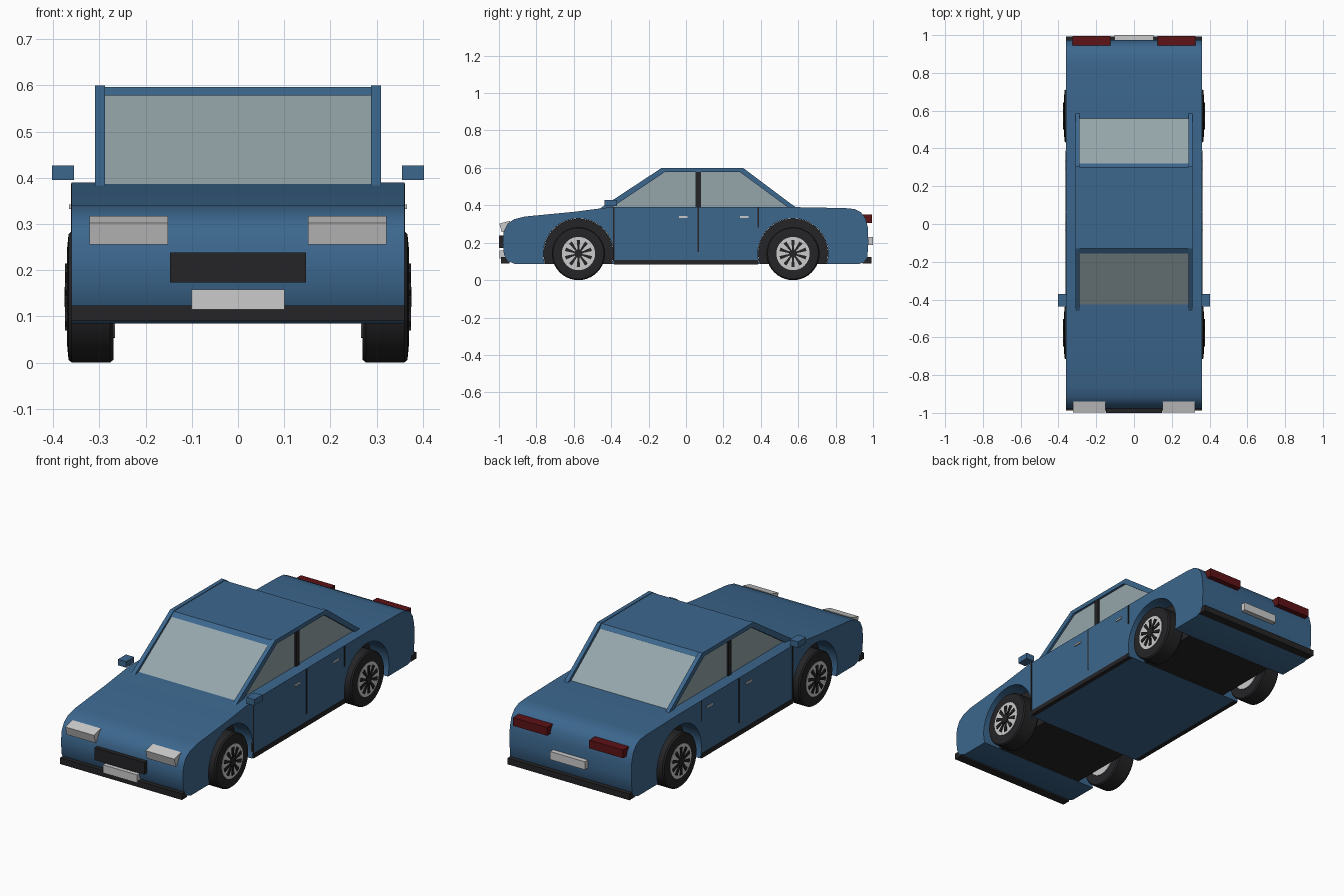
import bpy, bmesh, math
from mathutils import Vector

if "Cube" in bpy.data.objects:
    bpy.data.objects.remove(bpy.data.objects["Cube"])


def material(name, r, g, b):
    m = bpy.data.materials.new(name)
    m.diffuse_color = (r, g, b, 1)
    m.use_nodes = True
    m.node_tree.nodes["Principled BSDF"].inputs["Base Color"].default_value = m.diffuse_color
    return m


BLUE = material("blue_paint", 0.045, 0.135, 0.27)
DARK = material("dark_trim", 0.018, 0.018, 0.02)
GLASS = material("window_glass", 0.30, 0.38, 0.40)
LIGHT = material("light_metal", 0.55, 0.55, 0.55)
RED = material("red_lens", 0.11, 0.006, 0.008)


def finish(bm, name, mat, smooth=False):
    bmesh.ops.recalc_face_normals(bm, faces=bm.faces)
    me = bpy.data.meshes.new(name)
    bm.to_mesh(me)
    bm.free()
    ob = bpy.data.objects.new(name, me)
    bpy.context.collection.objects.link(ob)
    me.materials.append(mat)
    if smooth:
        bpy.ops.object.select_all(action='DESELECT')
        ob.select_set(True)
        bpy.context.view_layer.objects.active = ob
        bpy.ops.object.shade_smooth_by_angle(angle=math.radians(35))
    return ob


def prism(name, pts, x0, x1, mat, smooth=False):
    """Side profile of (y, z) points, extruded across x."""
    bm = bmesh.new()
    f = bm.faces.new([bm.verts.new((x0, y, z)) for y, z in pts])
    r = bmesh.ops.extrude_face_region(bm, geom=[f])
    vs = [v for v in r["geom"] if isinstance(v, bmesh.types.BMVert)]
    bmesh.ops.translate(bm, verts=vs, vec=(x1 - x0, 0, 0))
    return finish(bm, name, mat, smooth)


def box(name, x, y, z, mat):
    return prism(name, [(y[0], z[0]), (y[1], z[0]), (y[1], z[1]), (y[0], z[1])], x[0], x[1], mat)


def pair(name, x, y, z, mat):
    for s in (-1, 1):
        box(name, sorted((s * x[0], s * x[1])), y, z, mat)


def lathe(name, pts, center, side, mat, closed):
    """Revolve (radius, x) points around an axle."""
    bm = bmesh.new()
    vs = [bm.verts.new((side * x, 0, r)) for r, x in pts]
    pairs = list(zip(vs, vs[1:])) + ([(vs[-1], vs[0])] if closed else [])
    es = [bm.edges.new(p) for p in pairs]
    bmesh.ops.spin(bm, geom=vs + es, cent=(0, 0, 0), axis=(1, 0, 0), angle=math.tau, steps=40)
    bmesh.ops.remove_doubles(bm, verts=bm.verts, dist=1e-5)
    bmesh.ops.translate(bm, verts=bm.verts, vec=(0, center[0], center[1]))
    return finish(bm, name, mat, True)


AXLES = (-0.575, 0.572)
HUB_Z, BOTTOM = 0.142, 0.085


def arch(yc, r, n=28):
    """Arc over a wheel, from front to back, ending on the floor line."""
    a0 = math.asin((BOTTOM - HUB_Z) / r)
    return [(yc - r * math.cos(a), HUB_Z + r * math.sin(a))
            for a in (a0 + (math.pi - 2 * a0) * i / n for i in range(n + 1))]


# Lower body with wheel arches
upper = [(0.92, 0.085), (0.95, 0.095), (0.97, 0.125), (0.975, 0.20), (0.973, 0.28), (0.96, 0.33),
         (0.935, 0.363), (0.90, 0.38), (0.85, 0.385), (0.59, 0.39), (-0.40, 0.39), (-0.46, 0.383),
         (-0.60, 0.365), (-0.86, 0.34), (-0.92, 0.325), (-0.955, 0.30), (-0.975, 0.26),
         (-0.98, 0.20), (-0.973, 0.135), (-0.95, 0.10), (-0.91, 0.085)]
prism("body", arch(AXLES[0], 0.188) + arch(AXLES[1], 0.188) + upper, -0.36, 0.36, BLUE, True)

# Dark wheel wells
for yc in AXLES:
    prism("wheel_well", arch(yc, 0.187), -0.26, 0.26, DARK, True)

# Glass cabin block, roof and side frames
prism("cabin_glass", [(-0.43, 0.385), (0.565, 0.385), (0.30, 0.585), (-0.135, 0.585)], -0.298, 0.298, GLASS)
prism("roof", [(-0.155, 0.578), (0.32, 0.578), (0.30, 0.597), (-0.13, 0.597)], -0.31, 0.31, BLUE)
for s in (-1, 1):
    x = (s * 0.288, s * 0.31)
    prism("front_pillar", [(-0.46, 0.383), (-0.405, 0.383), (-0.11, 0.58), (-0.13, 0.60)], *x, BLUE)
    prism("rear_pillar", [(0.55, 0.385), (0.592, 0.385), (0.305, 0.60), (0.285, 0.58)], *x, BLUE)
    prism("roof_rail", [(-0.14, 0.58), (0.31, 0.58), (0.305, 0.60), (-0.13, 0.60)], *x, BLUE)
pair("center_pillar", (0.28, 0.306), (0.052, 0.08), (0.385, 0.582), DARK)

# Doors: seams, handles, sills, mirrors
for y, z0 in ((-0.385, 0.105), (0.065, 0.15), (0.385, 0.28)):
    pair("door_seam", (0.35, 0.362), (y - 0.004, y + 0.004), (z0, 0.388), DARK)
for y in (-0.015, 0.312):
    pair("door_handle", (0.355, 0.366), (y - 0.023, y + 0.023), (0.333, 0.342), LIGHT)
pair("sill", (0.34, 0.363), (-0.385, 0.385), (0.083, 0.107), DARK)
pair("mirror", (0.355, 0.403), (-0.437, -0.37), (0.395, 0.427), BLUE)

# Front end
for s in (-1, 1):
    prism("headlight", [(-0.985, 0.256), (-0.945, 0.262), (-0.94, 0.317), (-0.998, 0.302)],
          s * 0.152, s * 0.322, LIGHT)
box("grille", (-0.147, 0.147), (-1.0, -0.96), (0.173, 0.238), DARK)
box("front_plate", (-0.101, 0.101), (-0.996, -0.96), (0.115, 0.158), LIGHT)
box("front_bumper", (-0.36, 0.36), (-0.988, -0.945), (0.09, 0.123), DARK)

# Rear end
pair("taillight", (0.125, 0.325), (0.945, 0.995), (0.306, 0.35), RED)
box("rear_plate", (-0.103, 0.103), (0.96, 1.0), (0.187, 0.23), LIGHT)
box("rear_bumper", (-0.36, 0.36), (0.945, 0.992), (0.09, 0.123), DARK)

# Wheels: tyre ring, rim and ten dark slots
for yc in AXLES:
    for s in (-1, 1):
        c = (yc, HUB_Z)
        lathe("tyre", [(0.088, 0.27), (0.136, 0.27), (0.142, 0.277), (0.142, 0.36), (0.136, 0.367),
                       (0.105, 0.37), (0.088, 0.368)], c, s, DARK, True)
        lathe("rim", [(0, 0.266), (0.089, 0.266), (0.089, 0.37), (0, 0.37)], c, s, LIGHT, False)
        for k in range(10):
            a = math.tau * (k + 0.5) / 10
            u, v = Vector((math.cos(a), math.sin(a))), Vector((-math.sin(a), math.cos(a)))
            o = Vector(c)
            quad = [o + u * r + v * w for r, w in ((0.018, -0.004), (0.073, -0.0095), (0.073, 0.0095), (0.018, 0.004))]
            prism("rim_slot", [tuple(p) for p in quad], s * 0.36, s * 0.375, DARK)
        lathe("hub_cap", [(0, 0.36), (0.022, 0.36), (0.022, 0.376), (0, 0.376)], c, s, DARK, False)
